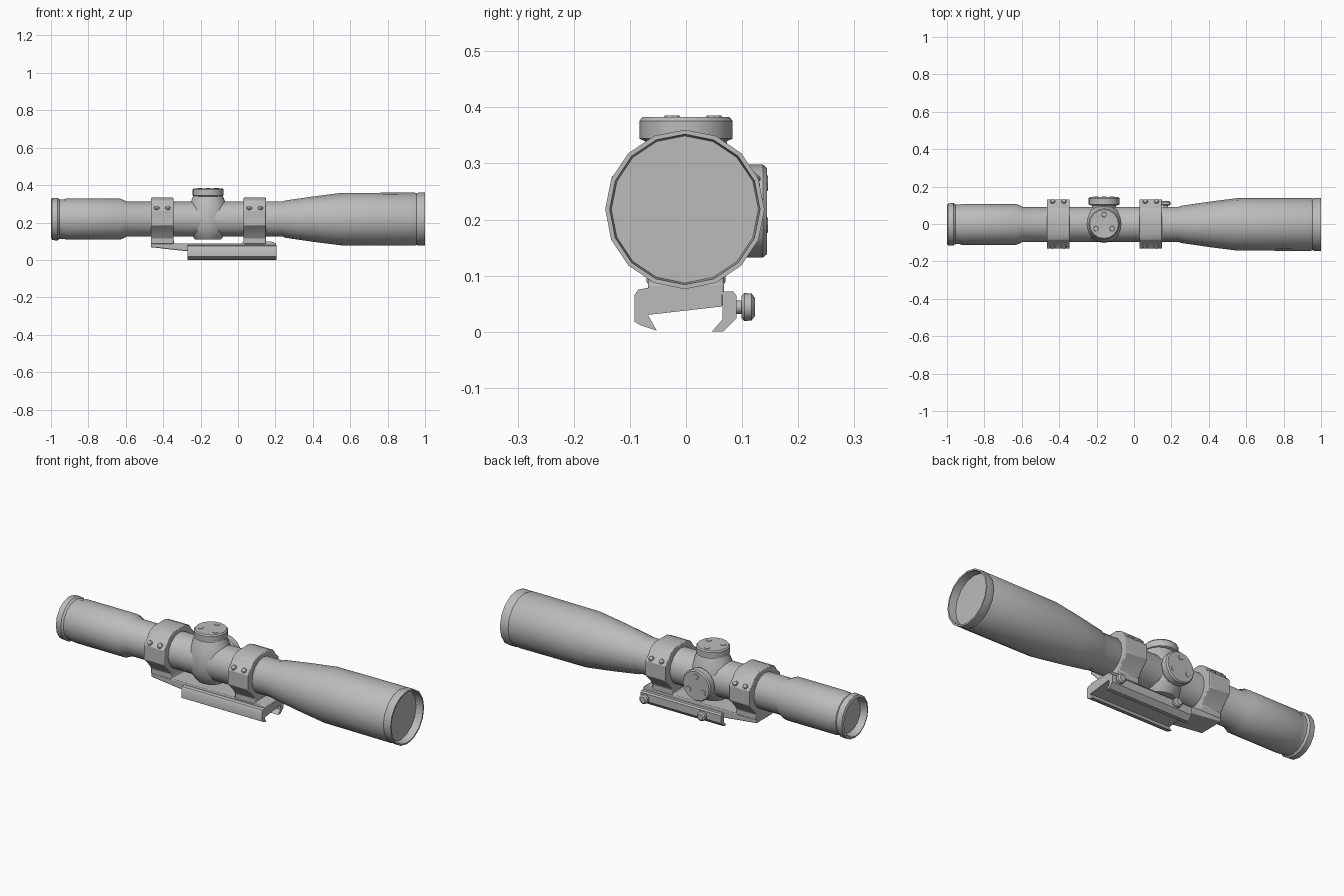
import bpy, bmesh, math
from mathutils import Matrix, Vector

cube = bpy.data.objects.get("Cube")
if cube:
    bpy.data.objects.remove(cube, do_unlink=True)

grey = bpy.data.materials.new("matte grey")
grey.use_nodes = True
colour = (0.5, 0.5, 0.5, 1)
grey.diffuse_color = colour
grey.node_tree.nodes["Principled BSDF"].inputs["Base Color"].default_value = colour

AXIS_Z = 0.218
TURRET_X = -0.16


def finish(name, bm, bevel=0):
    bmesh.ops.recalc_face_normals(bm, faces=bm.faces)
    mesh = bpy.data.meshes.new(name)
    bm.to_mesh(mesh)
    bm.free()
    mesh.materials.append(grey)
    obj = bpy.data.objects.new(name, mesh)
    bpy.context.collection.objects.link(obj)
    if bevel:
        mod = obj.modifiers.new("soft edges", "BEVEL")
        mod.width = bevel
        mod.segments = 2
    bpy.ops.object.select_all(action="DESELECT")
    obj.select_set(True)
    bpy.context.view_layer.objects.active = obj
    bpy.ops.object.shade_smooth_by_angle(angle=math.radians(35))
    return obj


def lathe(name, profile, origin, direction, sides=16, scale_y=1):
    """Revolve (distance, radius) pairs round a direction; radius 0 closes an end."""
    bm = bmesh.new()
    rings = []
    for h, r in profile:
        count = sides if r else 1
        rings.append([bm.verts.new((r * math.cos(2 * math.pi * i / sides),
                                    r * math.sin(2 * math.pi * i / sides) * scale_y, h))
                      for i in range(count)])
    for a, b in zip(rings, rings[1:]):
        for i in range(sides):
            j = (i + 1) % sides
            corners = [a[i % len(a)], a[j % len(a)], b[j % len(b)], b[i % len(b)]]
            bm.faces.new(list(dict.fromkeys(corners)))
    turn = Vector((0, 0, 1)).rotation_difference(Vector(direction)).to_matrix().to_4x4()
    bm.transform(Matrix.Translation(origin) @ turn)
    return finish(name, bm)


def prism(name, points, axis, start, end, bevel=0):
    """Extrude a yz outline along x, or an xz outline along y."""
    bm = bmesh.new()
    place = (lambda p: (start, *p)) if axis == "x" else (lambda p: (p[0], start, p[1]))
    face = bm.faces.new([bm.verts.new(place(p)) for p in points])
    out = bmesh.ops.extrude_face_region(bm, geom=[face])
    move = Vector((end - start, 0, 0) if axis == "x" else (0, end - start, 0))
    bmesh.ops.translate(bm, vec=move, verts=[v for v in out["geom"]
                                             if isinstance(v, bmesh.types.BMVert)])
    return finish(name, bm, bevel)


# Optical tube with recessed lenses at both ends
lathe("scope_tube", [
    (-0.965, 0), (-0.965, 0.09), (-1, 0.1), (-0.995, 0.112), (-0.965, 0.114),
    (-0.955, 0.106), (-0.93, 0.106), (-0.92, 0.11), (-0.63, 0.11), (-0.595, 0.094),
    (0.24, 0.094), (0.25, 0.099), (0.4, 0.121), (0.55, 0.14), (0.945, 0.142),
    (0.955, 0.138), (0.965, 0.142), (1, 0.142), (1, 0.134), (0.96, 0.131), (0.96, 0)],
    (0, -0.002, AXIS_Z), (1, 0, 0))

# Rounded turret housing
lathe("turret_housing", [
    (0.11, 0), (0.11, 0.07), (0.135, 0.09), (0.175, 0.109), (0.215, 0.112),
    (0.27, 0.109), (0.31, 0.092), (0.345, 0.078), (0.345, 0)],
    (TURRET_X, 0, 0), (0, 0, 1), scale_y=0.9)

# Adjustment turrets with three raised dots each
cap = [(0, 0), (0, 0.07), (0.006, 0.083), (0.038, 0.083), (0.045, 0.077), (0.045, 0)]
dot = [(0, 0), (0, 0.015), (0.003, 0.013), (0.003, 0)]
for label, origin, direction in (("top", (TURRET_X, 0, 0.338), (0, 0, 1)),
                                 ("side", (TURRET_X, 0.099, 0.215), (0, 1, 0))):
    lathe(label + "_turret_cap", cap, origin, direction)
    for k in range(3):
        a = math.radians(90 + 120 * k)
        u, v = 0.05 * math.cos(a), 0.05 * math.sin(a)
        offset = (u, v, 0.044) if label == "top" else (u, 0.044, v)
        lathe(f"{label}_turret_dot_{k + 1}", dot, Vector(origin) + Vector(offset),
              direction, sides=8)
lathe("side_turret_neck", [(0, 0), (0, 0.07), (0.06, 0.062), (0.06, 0)],
      (TURRET_X, 0.05, 0.215), (0, 1, 0))

# Mounting rings: cap, side flanges and saddle in one symmetric outline
half = [(0.05, 0.333), (0.085, 0.318), (0.108, 0.285), (0.132, 0.265), (0.132, 0.185),
        (0.11, 0.165), (0.088, 0.14), (0.07, 0.115), (0.07, 0.085)]
outline = half + [(-y, z) for y, z in reversed(half)]
screw = [(0, 0), (0, 0.014), (0.016, 0.014), (0.02, 0.01), (0.02, 0)]
for label, x in (("rear", -0.405), ("front", 0.09)):
    prism(label + "_ring", outline, "x", x - 0.06, x + 0.06, 0.004)
    for side in (-1, 1):
        for dx in (-0.03, 0.03):
            lathe(f"{label}_ring_screw", screw, (x + dx, side * 0.112, 0.267),
                  (0, side * 0.64, 0.77), sides=8)

# Mount bridge with the rearward arm
prism("mount_bridge", [(-0.465, 0.11), (-0.465, 0.068), (-0.28, 0.047), (0.2, 0.047),
                       (0.205, 0.085), (0.185, 0.097), (0.03, 0.1), (0.02, 0.088),
                       (-0.34, 0.088), (-0.345, 0.11)], "y", -0.068, 0.068, 0.004)

# Rail clamp: fixed jaw with channel, then the separate movable jaw
prism("fixed_jaw", [(-0.085, 0.075), (-0.092, 0.065), (-0.092, 0.018), (-0.08, 0.011),
                    (-0.052, 0.002), (-0.068, 0.03), (0.064, 0.045), (0.064, 0.08),
                    (-0.06, 0.08)], "x", -0.27, 0.205)
prism("movable_jaw", [(0.065, 0.072), (0.084, 0.072), (0.09, 0.064), (0.09, 0.024),
                      (0.066, 0), (0.046, 0), (0.065, 0.022)], "x", -0.27, 0.205)

# Clamp knobs
knob = [(0, 0), (0, 0.012), (0.012, 0.012), (0.012, 0.02), (0.017, 0.025),
        (0.03, 0.024), (0.036, 0.016), (0.036, 0)]
for label, x in (("rear", -0.17), ("front", 0.17)):
    lathe(label + "_clamp_knob", knob, (x, 0.087, 0.044), (0, 1, 0), sides=12)
